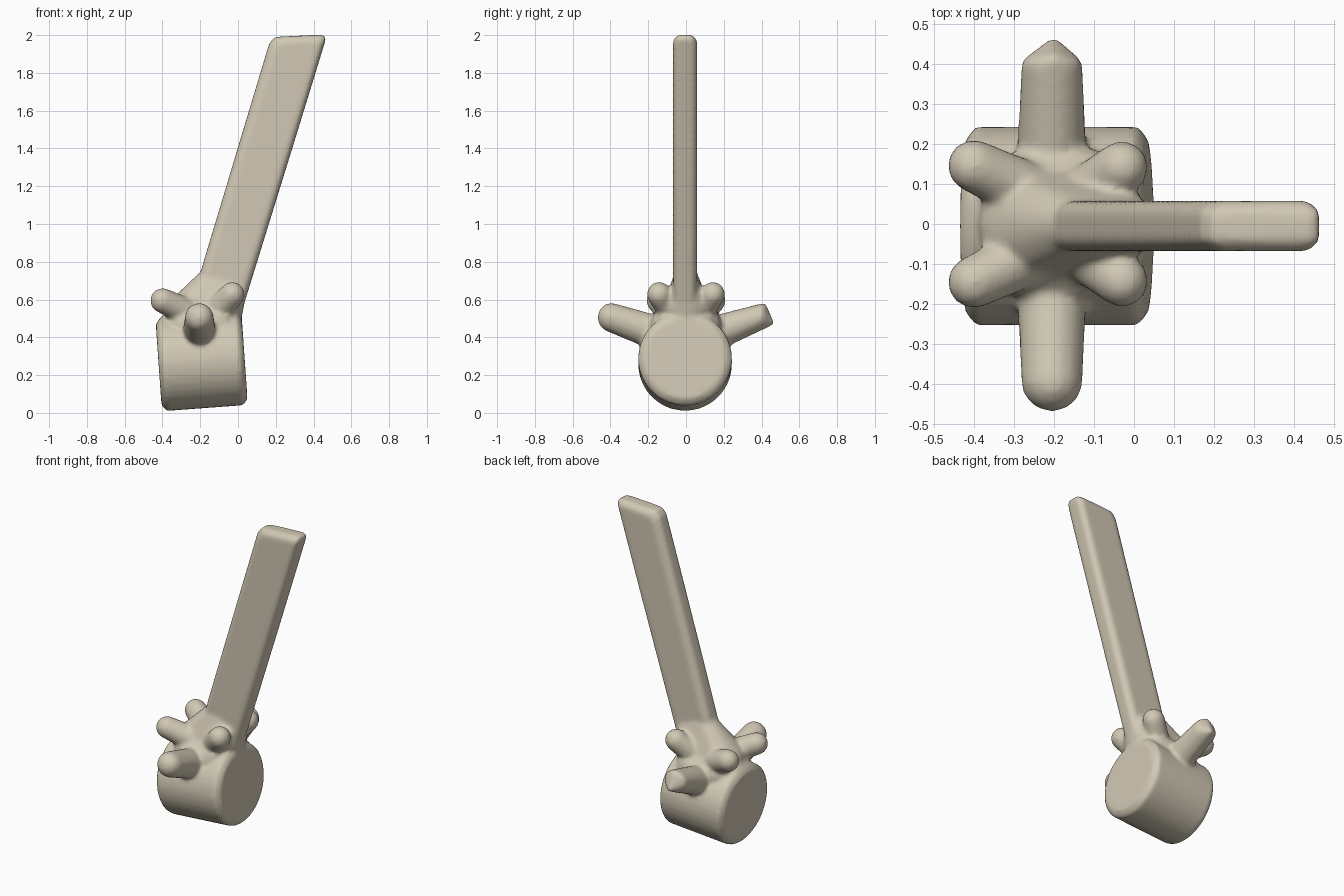
import bpy, bmesh, math
from mathutils import Vector, Matrix

if "Cube" in bpy.data.objects:
    bpy.data.objects.remove(bpy.data.objects["Cube"])

bm = bmesh.new()


def hull(points):
    """Add a closed convex piece around the given points."""
    verts = [bm.verts.new(p) for p in points]
    res = bmesh.ops.convex_hull(bm, input=verts)
    junk = {g for g in res["geom_interior"] + res["geom_unused"]
            if isinstance(g, bmesh.types.BMVert)}
    bmesh.ops.delete(bm, geom=list(junk), context='VERTS')


def ball(c, r):
    """Points of an ellipsoid; r is one radius or three."""
    r = Vector((r, r, r)) if isinstance(r, (int, float)) else Vector(r)
    pts = []
    for i in range(9):
        a = math.pi * i / 8
        for j in range(16 if 0 < i < 8 else 1):
            b = math.tau * j / 16
            pts.append(Vector(c) + Vector((r.x * math.sin(a) * math.cos(b),
                                           r.y * math.sin(a) * math.sin(b),
                                           r.z * math.cos(a))))
    return pts


def disc(x, z, r, n=40):
    return [Vector((x - 0.07 * math.cos(t) * r, -0.005 + r * math.sin(t), z + r * math.cos(t)))
            for t in (math.tau * k / n for k in range(n))]


# Round body, a slightly tilted drum with eased rims
hull(disc(-0.42, 0.255, 0.215) + disc(-0.395, 0.258, 0.248)
     + disc(0.01, 0.288, 0.248) + disc(0.035, 0.29, 0.215))

# Arch on top of the body, narrowing into the blade
hull(ball((-0.26, 0, 0.47), (0.15, 0.19, 0.12)) + ball((-0.11, 0, 0.47), (0.13, 0.19, 0.12)))
hull(ball((-0.29, 0, 0.53), (0.1, 0.14, 0.09)) + ball((-0.07, 0, 0.55), (0.1, 0.13, 0.08))
     + ball((-0.12, 0, 0.74), (0.07, 0.055, 0.05)) + ball((-0.01, 0, 0.7), (0.06, 0.055, 0.05)))

# Long slanted blade with eased edges
outline = [(-0.25, 0.55), (-0.185, 0.79), (0.005, 1.41), (0.165, 1.955), (0.195, 1.99),
           (0.448, 2.003), (0.467, 1.985), (0.315, 1.49), (0.14, 0.94), (0.03, 0.57)]
mid = Vector((0.13, 0, 1.28))
blade = []
for x, z in outline:
    for y, inset in ((-0.068, 0.028), (-0.042, 0), (0.032, 0), (0.058, 0.028)):
        dx = inset if (x - 0.135) < (z - 1.28) * 0.3 else -inset
        dz = -inset if z > 1.9 else 0
        blade.append(Vector((x + dx, y, z + dz)))
hull(blade)

# Side arms
hull(ball((-0.205, -0.15, 0.42), (0.088, 0.07, 0.095)) + ball((-0.205, -0.395, 0.505), (0.077, 0.074, 0.077)))
hull(ball((-0.205, 0.15, 0.42), (0.088, 0.07, 0.095)) + ball((-0.205, 0.4, 0.51), (0.077, 0.03, 0.07))
     + [Vector((-0.2, 0.472, 0.47)), Vector((-0.2, 0.425, 0.578))])

# Four knobs
for s in (-1, 1):
    hull(ball((-0.24, s * 0.07, 0.52), 0.075) + ball((-0.4, s * 0.145, 0.595), 0.066))
    hull(ball((-0.12, s * 0.07, 0.53), 0.075) + ball((-0.03, s * 0.142, 0.628), 0.066))

mesh = bpy.data.meshes.new("vertebra")
bmesh.ops.recalc_face_normals(bm, faces=bm.faces)
bm.to_mesh(mesh)
bm.free()
obj = bpy.data.objects.new("vertebra", mesh)
bpy.context.collection.objects.link(obj)

# Bone colour
bone = bpy.data.materials.new("bone")
bone.diffuse_color = (0.64, 0.58, 0.46, 1)
bone.use_nodes = True
bone.node_tree.nodes["Principled BSDF"].inputs["Base Color"].default_value = bone.diffuse_color
mesh.materials.append(bone)

# Fuse the parts and soften the joints
remesh = obj.modifiers.new("fuse", 'REMESH')
remesh.mode = 'VOXEL'
remesh.voxel_size = 0.012
remesh.use_smooth_shade = True
soft = obj.modifiers.new("soften", 'SMOOTH')
soft.factor = 0.5
soft.iterations = 6
